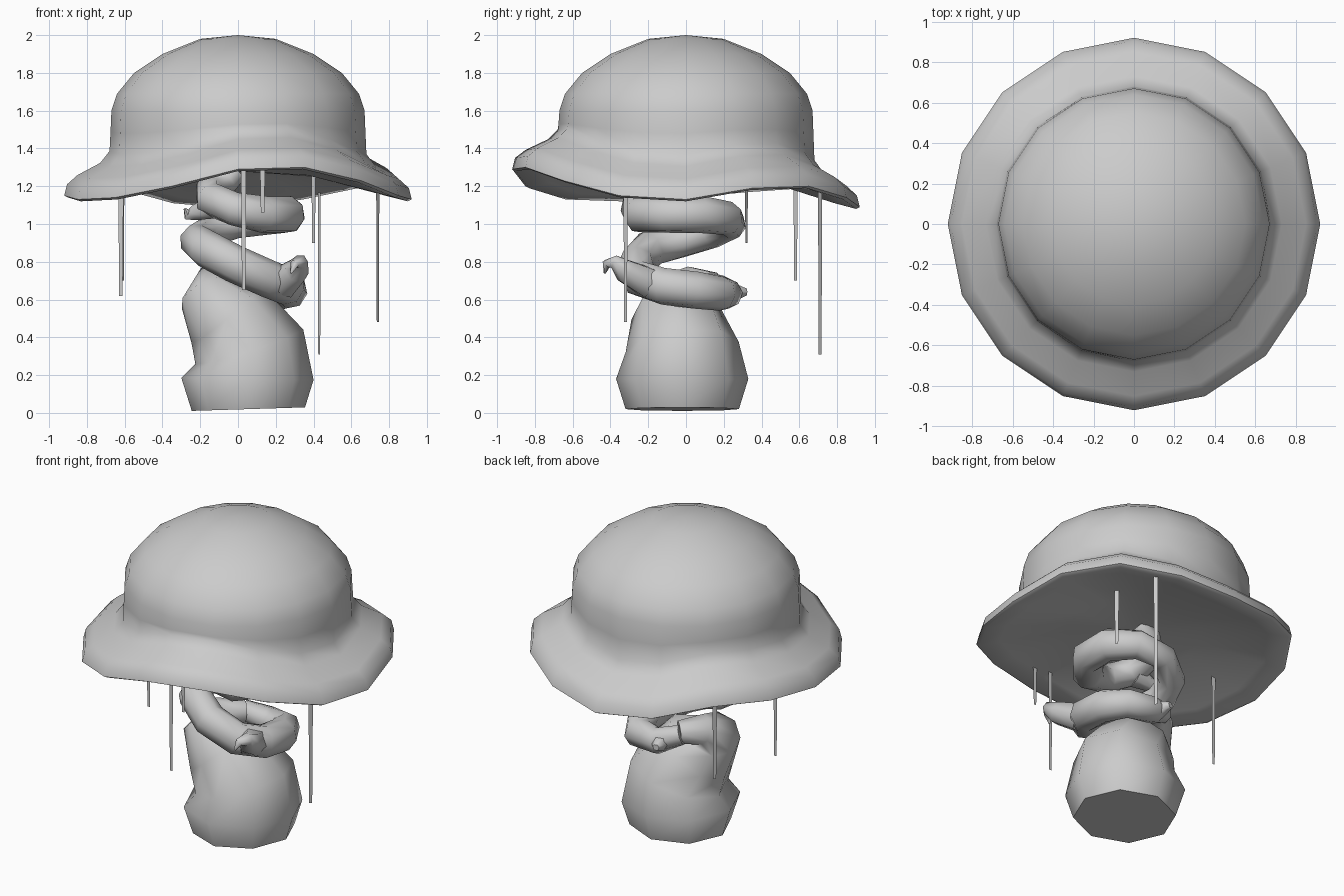
import bpy, bmesh
from math import cos, sin, pi, radians
from mathutils import Vector

if "Cube" in bpy.data.objects:
    bpy.data.objects.remove(bpy.data.objects["Cube"])


def finish(name, bm, angle=60):
    bmesh.ops.recalc_face_normals(bm, faces=bm.faces[:])
    me = bpy.data.meshes.new(name)
    bm.to_mesh(me)
    bm.free()
    ob = bpy.data.objects.new(name, me)
    bpy.context.collection.objects.link(ob)
    bpy.ops.object.select_all(action='DESELECT')
    ob.select_set(True)
    bpy.context.view_layer.objects.active = ob
    bpy.ops.object.shade_smooth_by_angle(angle=radians(angle))
    return ob


def bridge(bm, a, b):
    n = len(a)
    for i in range(n):
        bm.faces.new((a[i], a[(i + 1) % n], b[(i + 1) % n], b[i]))


def fan(bm, ring, tip):
    v = bm.verts.new(tip)
    for i in range(len(ring)):
        bm.faces.new((ring[i], ring[(i + 1) % len(ring)], v))


def tube(name, path, sides=8):
    """Sweep a round section along (x, y, z, radius) points."""
    bm = bmesh.new()
    pts = [Vector(p[:3]) for p in path]
    side = Vector((1, 0, 0))
    rings = []
    for i, p in enumerate(pts):
        t = (pts[min(i + 1, len(pts) - 1)] - pts[max(i - 1, 0)]).normalized()
        side = (side - t * side.dot(t)).normalized()
        up = t.cross(side)
        r = path[i][3]
        rings.append([bm.verts.new(p + r * (side * cos(2 * pi * k / sides) + up * sin(2 * pi * k / sides)))
                      for k in range(sides)])
    for a, b in zip(rings, rings[1:]):
        bridge(bm, a, b)
    bm.faces.new(rings[0])
    bm.faces.new(rings[-1])
    return finish(name, bm)


# Cap: 16-sided lathe whose brim follows a wave (radius, height, wave share)
wave = [0, .06, .07, .01, -.04, -.01, .07, .05, .02, 0, .01, .07, .16, .17, .10, .02]
profile = [(.2, 1.98, 0), (.4, 1.9, 0), (.55, 1.8, 0), (.64, 1.69, 0), (.67, 1.6, 0),
           (.675, 1.48, .3), (.68, 1.37, .8), (.73, 1.305, .9), (.85, 1.24, .95),
           (.905, 1.19, 1), (.92, 1.13, 1), (.90, 1.12, 1), (.78, 1.15, .95), (.4, 1.25, .4)]
bm = bmesh.new()
rings = [[bm.verts.new((r * cos(k * pi / 8), r * sin(k * pi / 8), z + f * wave[k])) for k in range(16)]
         for r, z, f in profile]
for a, b in zip(rings, rings[1:]):
    bridge(bm, a, b)
fan(bm, rings[0], (0, 0, 2.0))
fan(bm, rings[-1], (0, 0, 1.28))
finish("mushroom_cap", bm)

# Bulbous foot that leans left and tapers into the coil
tube("stem_base", [(.055, -.02, .02, .30), (.05, -.02, .18, .35), (.06, -.02, .35, .30),
                   (-.06, -.05, .52, .24), (-.17, -.05, .63, .15), (-.15, .04, .69, .09),
                   (-.05, .14, .68, .07)])

# Coiled stem winding clockwise up into the cap
tube("stem_coil", [(-.08, .16, .68, .06), (.05, .22, .63, .08), (.2, .19, .63, .09), (.27, .05, .65, .10),
                   (.26, -.12, .67, .10), (.16, -.24, .71, .10), (-.02, -.26, .79, .10),
                   (-.17, -.19, .87, .10), (-.22, -.02, .91, .09), (-.17, .14, .95, .08),
                   (-.02, .24, 1.0, .08), (.15, .22, 1.03, .09), (.26, .08, 1.05, .10),
                   (.26, -.1, 1.05, .10), (.14, -.24, 1.05, .10), (-.02, -.26, 1.08, .09),
                   (-.14, -.17, 1.13, .09), (-.15, -.02, 1.18, .08), (-.06, .06, 1.23, .07),
                   (0, .05, 1.29, .06)])

# Small pointed shoots on the coil
tube("front_shoot", [(.24, -.2, .69, .09), (.31, -.32, .75, .07), (.33, -.38, .80, .04),
                     (.30, -.42, .79, .025), (.28, -.43, .74, .006)], 6)
tube("back_shoot", [(.02, .22, .63, .06), (.0, .28, .64, .04), (-.01, .32, .64, .02)], 6)
tube("left_shoot", [(-.14, -.15, 1.09, .07), (-.23, -.13, 1.06, .045), (-.27, -.12, 1.05, .03),
                    (-.28, -.14, 1.08, .008)], 6)

# Hanging flat threads: x, y, top, bottom, facing direction of the width
threads = [(.74, -.32, 1.2, .48, .6, .8), (.40, .32, 1.26, .90, -.8, .6),
           (.43, .71, 1.22, .31, .57, -.81), (-.61, .58, 1.2, .70, .6, .8),
           (-.62, -.02, 1.22, .62, 1, 0), (.03, -.72, 1.33, .65, 1, 0),
           (.13, -.74, 1.33, 1.06, 1, 0)]
for n, (x, y, top, bot, dx, dy) in enumerate(threads):
    bm = bmesh.new()
    bm.faces.new([bm.verts.new((x + s * dx, y + s * dy, z))
                  for s, z in ((-.014, top), (.014, top), (.009, bot), (-.009, bot))])
    finish(f"hanging_thread_{n + 1}", bm)
